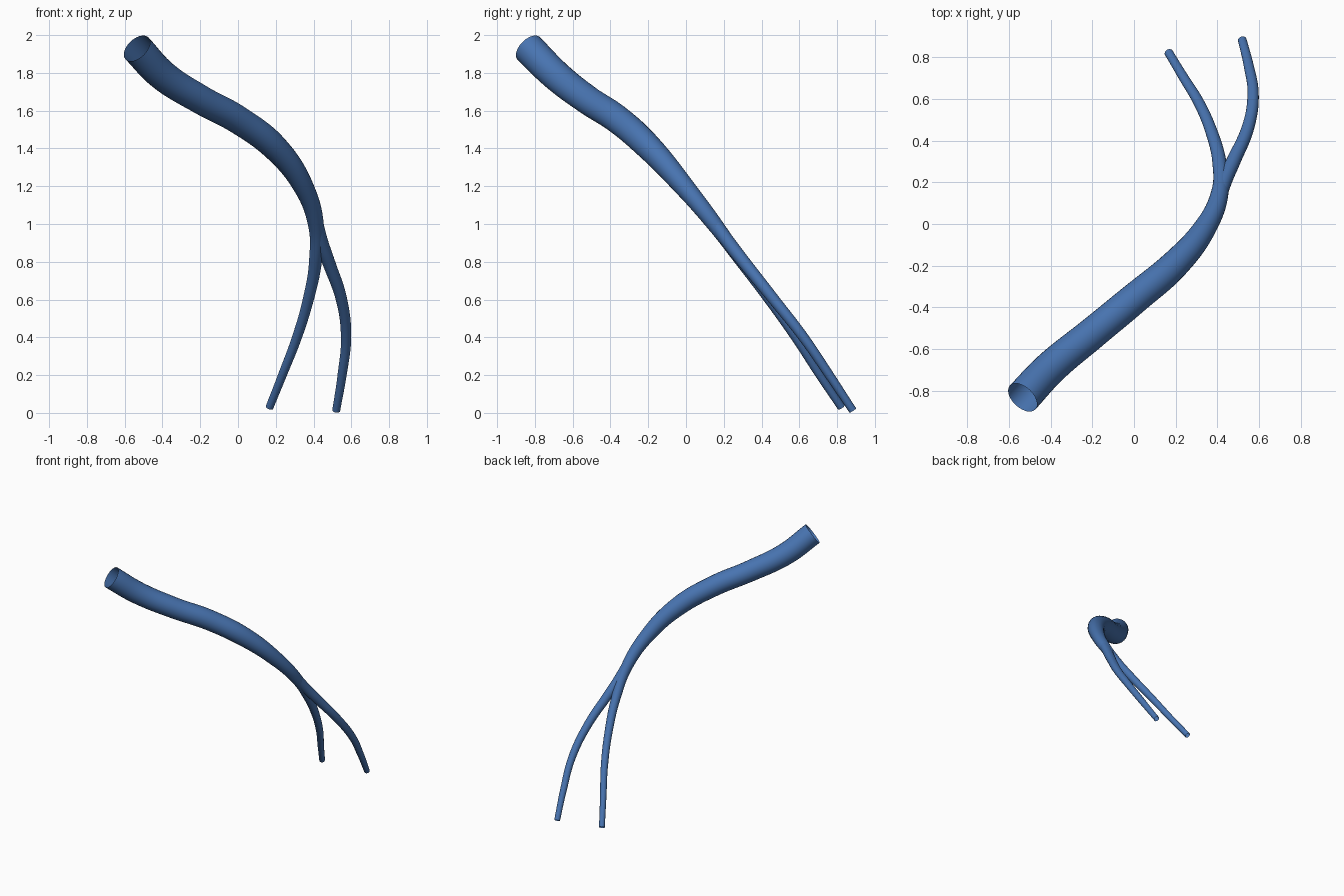
import bpy

if "Cube" in bpy.data.objects:
    bpy.data.objects.remove(bpy.data.objects["Cube"])

blue = bpy.data.materials.new("vessel blue")
blue.diffuse_color = (0.065, 0.175, 0.44, 1)
blue.use_nodes = True
blue.node_tree.nodes["Principled BSDF"].inputs["Base Color"].default_value = blue.diffuse_color


def tube(name, points):
    """Open-ended smooth tube through (x, y, z, radius) points."""
    cu = bpy.data.curves.new(name, 'CURVE')
    cu.dimensions = '3D'
    cu.bevel_depth = 1.0
    cu.bevel_resolution = 10
    cu.resolution_u = 10
    cu.use_fill_caps = False
    sp = cu.splines.new('BEZIER')
    sp.radius_interpolation = 'CARDINAL'
    sp.bezier_points.add(len(points) - 1)
    for bp, (x, y, z, r) in zip(sp.bezier_points, points):
        bp.co = (x, y, z)
        bp.radius = r
        bp.handle_left_type = bp.handle_right_type = 'AUTO'
    ob = bpy.data.objects.new(name, cu)
    bpy.context.collection.objects.link(ob)
    bpy.ops.object.select_all(action='DESELECT')
    ob.select_set(True)
    bpy.context.view_layer.objects.active = ob
    bpy.ops.object.convert(target='MESH')
    ob = bpy.context.object
    ob.name = name
    ob.data.materials.clear()
    ob.data.materials.append(blue)
    bpy.ops.object.shade_smooth()
    return ob


# Main trunk tapering into the left branch
tube("trunk_and_left_branch", [
    (-0.535, -0.833, 1.930, 0.084),
    (-0.400, -0.690, 1.788, 0.081),
    (-0.200, -0.525, 1.660, 0.077),
    (0.000, -0.360, 1.552, 0.075),
    (0.200, -0.190, 1.400, 0.069),
    (0.345, -0.012, 1.200, 0.054),
    (0.412, 0.150, 1.000, 0.042),
    (0.410, 0.297, 0.800, 0.034),
    (0.372, 0.443, 0.600, 0.029),
    (0.312, 0.582, 0.400, 0.026),
    (0.235, 0.709, 0.200, 0.023),
    (0.167, 0.822, 0.030, 0.021),
])

# Right branch, starting inside the trunk
tube("right_branch", [
    (0.413, 0.147, 1.010, 0.036),
    (0.443, 0.227, 0.900, 0.036),
    (0.479, 0.305, 0.800, 0.034),
    (0.548, 0.465, 0.600, 0.030),
    (0.572, 0.622, 0.400, 0.027),
    (0.551, 0.759, 0.200, 0.024),
    (0.520, 0.883, 0.013, 0.021),
])
